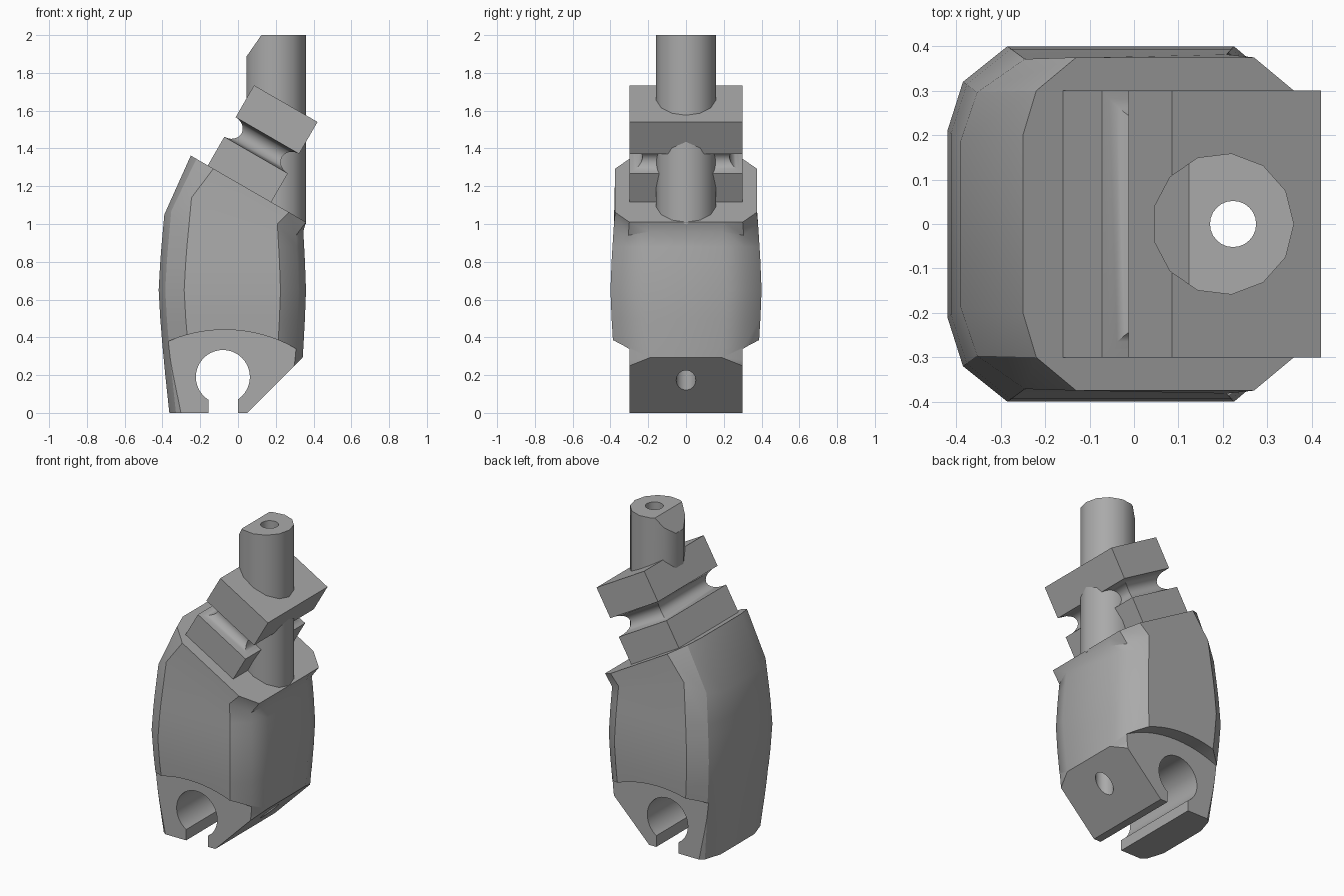
import bpy, bmesh, math
from mathutils import Vector, Matrix

if "Cube" in bpy.data.objects:
    bpy.data.objects.remove(bpy.data.objects["Cube"])

grey = bpy.data.materials.new("plain grey")
grey.use_nodes = True
grey.diffuse_color = (0.4, 0.4, 0.4, 1)
grey.node_tree.nodes["Principled BSDF"].inputs["Base Color"].default_value = (0.4, 0.4, 0.4, 1)


def add(name, bm):
    bmesh.ops.recalc_face_normals(bm, faces=bm.faces)
    mesh = bpy.data.meshes.new(name)
    bm.to_mesh(mesh)
    bm.free()
    obj = bpy.data.objects.new(name, mesh)
    bpy.context.collection.objects.link(obj)
    mesh.materials.append(grey)
    return obj


def loft(name, rings):
    bm = bmesh.new()
    loops = [[bm.verts.new(p) for p in ring] for ring in rings]
    n = len(loops[0])
    for a, b in zip(loops, loops[1:]):
        for i in range(n):
            j = (i + 1) % n
            bm.faces.new((a[i], a[j], b[j], b[i]))
    bm.faces.new(loops[0])
    bm.faces.new(loops[-1])
    return add(name, bm)


def box(name, center, size, tilt=0):
    bm = bmesh.new()
    bmesh.ops.create_cube(bm, size=1, matrix=Matrix.Translation(center)
                          @ Matrix.Rotation(tilt, 4, 'Y') @ Matrix.Diagonal((*size, 1)))
    return add(name, bm)


def rod(name, center, radius, length, sides, axis='Z'):
    turn = Matrix.Rotation(math.pi / 2, 4, 'X') if axis == 'Y' else Matrix()
    bm = bmesh.new()
    bmesh.ops.create_cone(bm, cap_ends=True, segments=sides, radius1=radius, radius2=radius,
                          depth=length, matrix=Matrix.Translation(center) @ turn)
    return add(name, bm)


def cut(obj, cutter):
    mod = obj.modifiers.new("cut", 'BOOLEAN')
    mod.operation, mod.solver, mod.object = 'DIFFERENCE', 'EXACT', cutter
    graph = bpy.context.evaluated_depsgraph_get()
    mesh = bpy.data.meshes.new_from_object(obj.evaluated_get(graph))
    obj.modifiers.clear()
    obj.data = mesh
    bpy.data.objects.remove(cutter)


def mirrored(half):
    return half + [(x, -y, z) for x, y, z in reversed(half)]


# Body: bulging chamfered column, rising to a tilted top with a small lip
OUTLINE = [(-.42, .21), (-.385, .32), (-.285, .4), (.225, .4), (.32, .32), (.36, .21)]


def body_ring(heights):
    half = []
    for (x, y), z in zip(OUTLINE, heights):
        t = abs((z - .65) / .4) ** 1.3
        half.append((x + (.03 if x < 0 else -.02) * t, y - .022 * t, z))
    return mirrored(half)


def top_height(x):
    return 1.01 + (.36 - x) * math.tan(math.radians(30))


rings = [body_ring([z] * 6) for z in (0, .2, .35, .5, .65, .8, .88)]
rings.append(body_ring([1.05, 1.07, 1.14, 1.0, .94, .96]))
rim = [(-.25, .2), (-.22, .3), (-.13, .375), (.27, .375), (.36, .3), (.36, .2)]
rings.append(mirrored([(x, y, top_height(x)) for x, y in rim]))
body = loft("body", rings)

# Narrow jaw at the foot, with an arched shoulder above it
for side in (-1, 1):
    cut(body, rod("cutter", (-.07, side * .5, -.32), .76, .4, 96, 'Y'))
# Sloped underside, rail hole and open slot
cut(body, box("cutter", (.2 + .5 * math.sqrt(.5), 0, .15 - .5 * math.sqrt(.5)),
              (1, 2, 2), math.radians(45)))
cut(body, rod("cutter", (-.08, 0, .19), .143, 2, 40, 'Y'))
cut(body, box("cutter", (-.078, 0, 0), (.155, 2, .24)))

# Clamp: tilted block with a round groove all the way around
origin = Vector((-.16, 0, 1.31))
along = Vector((math.cos(math.radians(30)), 0, -.5))
normal = Vector((.5, 0, along.x))
profile = [(-.01, 0), (.175, 0)]
for i in range(1, 12):
    a = math.pi * i / 12
    profile.append((.235 - .06 * math.cos(a), .07 * math.sin(a)))
profile += [(.295, 0), (.49, 0)]
rings = []
for v, inset in profile:
    u0, u1, w = inset, .388 - inset, .3 - inset
    rings.append([origin + along * u + normal * v + Vector((0, y, 0))
                  for u, y in ((u0, -w), (u1, -w), (u1, w), (u0, w))])
clamp = loft("grooved_clamp", rings)

# Post: upright rod with a slanted cut on its back edge
bm = bmesh.new()
bmesh.ops.create_cone(bm, cap_ends=True, segments=13, radius1=.16, radius2=.16, depth=1,
                      matrix=Matrix.Translation((.2, 0, 1.5)) @ Matrix.Rotation(-math.pi / 2, 4, 'Z'))
lowest = max(bm.verts, key=lambda v: v.co.x)
turn = -math.atan2(lowest.co.y, lowest.co.x - .2)
bmesh.ops.rotate(bm, verts=bm.verts, cent=(.2, 0, 0), matrix=Matrix.Rotation(turn, 3, 'Z'))
post = add("post", bm)
slant = Vector((-.115, 0, .08)).normalized()
cut(post, box("cutter", Vector((.08, 0, 1.937)) + slant * .25, (.5, 1, .5),
              math.atan2(slant.x, slant.z)))

# Bore running straight down through every part
for part in (body, clamp, post):
    cut(part, rod("cutter", (.223, 0, 1), .052, 4, 24))

for obj in bpy.context.view_layer.objects:
    obj.select_set(obj in (body, clamp, post))
bpy.context.view_layer.objects.active = body
bpy.ops.object.shade_smooth_by_angle(angle=math.radians(30))
